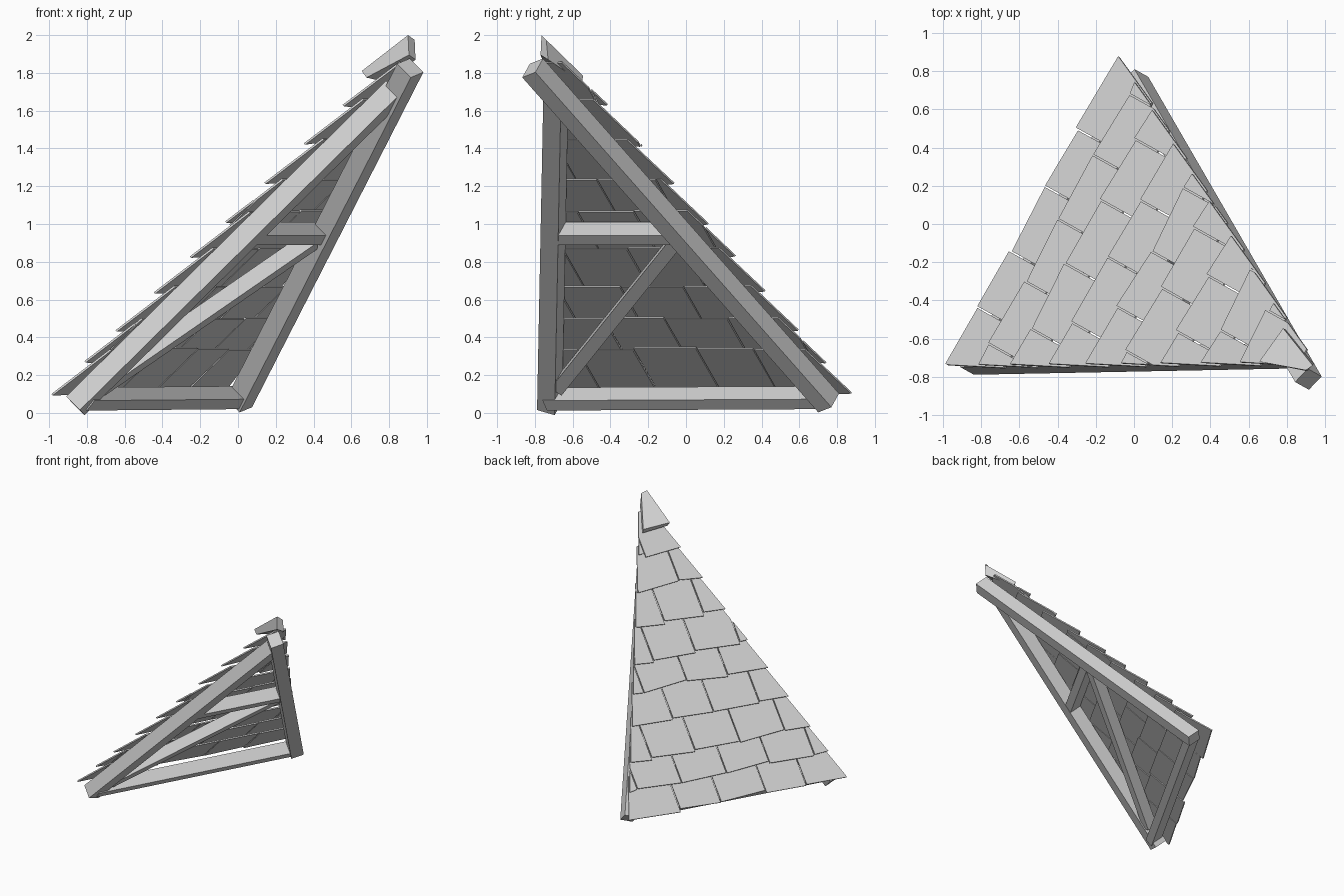
import bpy, bmesh, math, random
from mathutils import Matrix, Vector

random.seed(4)
cube = bpy.data.objects.get("Cube")
if cube:
    bpy.data.objects.remove(cube)

grey = bpy.data.materials.new("weathered_grey")
grey.use_nodes = True
colour = (0.63, 0.63, 0.63, 1)
grey.diffuse_color = colour
grey.node_tree.nodes["Principled BSDF"].inputs["Base Color"].default_value = colour

# Roof plane frame: u along the eave, v up the slope, n outward
origin = Vector((-0.84, -0.76, 0.08))
along = Vector((0.486, 0.874, 0)).normalized()
out = Vector((-0.657, 0.366, 0.659)).normalized()
up = along.cross(out).normalized()
FRAME = Matrix.Translation(origin) @ Matrix((along, up, out)).transposed().to_4x4()
BASE = 1.728


def finish(name, bm, matrix=FRAME):
    bm.transform(matrix)
    bmesh.ops.recalc_face_normals(bm, faces=bm.faces)
    mesh = bpy.data.meshes.new(name)
    bm.to_mesh(mesh)
    bm.free()
    mesh.materials.append(grey)
    obj = bpy.data.objects.new(name, mesh)
    bpy.context.collection.objects.link(obj)


def beam(name, start, end, width, depth, lift=0):
    """Square timber lying in the roof plane."""
    start, end = Vector(start), Vector(end)
    span, mid = end - start, (start + end) / 2
    bm = bmesh.new()
    bmesh.ops.create_cube(bm, size=1, matrix=(
        Matrix.Translation((mid.x, mid.y, lift))
        @ Matrix.Rotation(math.atan2(span.y, span.x), 4, "Z")
        @ Matrix.Diagonal((span.length, width, depth, 1))))
    finish(name, bm)


def prism(name, upper, lower):
    """Solid between two matching outlines."""
    bm = bmesh.new()
    a = [bm.verts.new(p) for p in upper]
    b = [bm.verts.new(p) for p in lower]
    bm.faces.new(a)
    bm.faces.new(b[::-1])
    for i in range(len(a)):
        j = (i + 1) % len(a)
        bm.faces.new((a[j], a[i], b[i], b[j]))
    finish(name, bm, Matrix.Identity(4))


# Triangular frame, cross bar and diagonal brace
beam("front_rafter", (0.023, -0.056), (0.875, 2.165), 0.1, 0.11)
beam("back_rafter", (BASE + 0.007, -0.019), (0.806, 2.339), 0.1, 0.11, -0.02)
beam("eave_beam", (0.04, 0.0), (BASE - 0.02, 0.01), 0.07, 0.105, -0.01)
beam("cross_bar", (0.45, 1.155), (1.26, 1.155), 0.07, 0.105)
beam("diagonal_brace", (0.13, 0.08), (1.22, 1.11), 0.07, 0.09)

# Overlapping shingles, trimmed to the two sloping edges
ROW_STARTS = (-0.068, 0.15, 0.37, 0.64, 0.9, 1.13, 1.41, 1.69, 1.95)
WIDTH, LENGTH, THICK, GAP = 0.36, 0.36, 0.011, 0.008
left_point, right_point = Vector((-0.021, 0, 0)), Vector((BASE + 0.047, 0, 0))
left_out, right_out = Vector((-1, 0.374, 0)), Vector((1, 0.362, 0))


def add_shingle(bm, u0, u1, v0):
    piece = bmesh.new()
    bmesh.ops.create_cube(piece, size=1)
    skew = random.uniform(-0.018, 0.018)
    for vert in piece.verts:
        x, y, z = vert.co
        u = u0 if x < 0 else u1
        v = v0 + (skew if x < 0 else -skew) if y < 0 else v0 + LENGTH
        top = 0.12 if y < 0 else 0.066
        vert.co = (u, v, top if z > 0 else top - THICK)
    for point, normal in ((left_point, left_out), (right_point, right_out)):
        cut = bmesh.ops.bisect_plane(
            piece, geom=piece.verts[:] + piece.edges[:] + piece.faces[:],
            plane_co=point, plane_no=normal, clear_outer=True)
        rim = [e for e in cut["geom_cut"] if isinstance(e, bmesh.types.BMEdge)]
        if rim and piece.faces:
            bmesh.ops.holes_fill(piece, edges=rim, sides=0)
    copies = {v: bm.verts.new(v.co) for v in piece.verts}
    for face in piece.faces:
        bm.faces.new([copies[v] for v in face.verts])
    piece.free()


for row, v_low in enumerate(ROW_STARTS):
    bm = bmesh.new()
    u = -0.05 - (WIDTH * 0.5 if row % 2 else 0)
    while u < BASE + 0.07:
        u_next = u + WIDTH + random.uniform(-0.03, 0.03)
        if BASE + 0.07 - u_next < 0.1:
            u_next = BASE + 0.1
        add_shingle(bm, u + GAP / 2, u_next - GAP / 2,
                    v_low + random.uniform(-0.01, 0.01))
        u = u_next
    finish(f"shingle_row_{row + 1}", bm)

# Thick wedge cap over the peak
prism("peak_cap",
      [(0.655, -0.72, 1.81), (0.78, -0.545, 1.785), (0.935, -0.74, 1.975), (0.9, -0.765, 2.0)],
      [(0.68, -0.725, 1.775), (0.79, -0.55, 1.75), (0.94, -0.73, 1.87), (0.905, -0.77, 1.895)])
